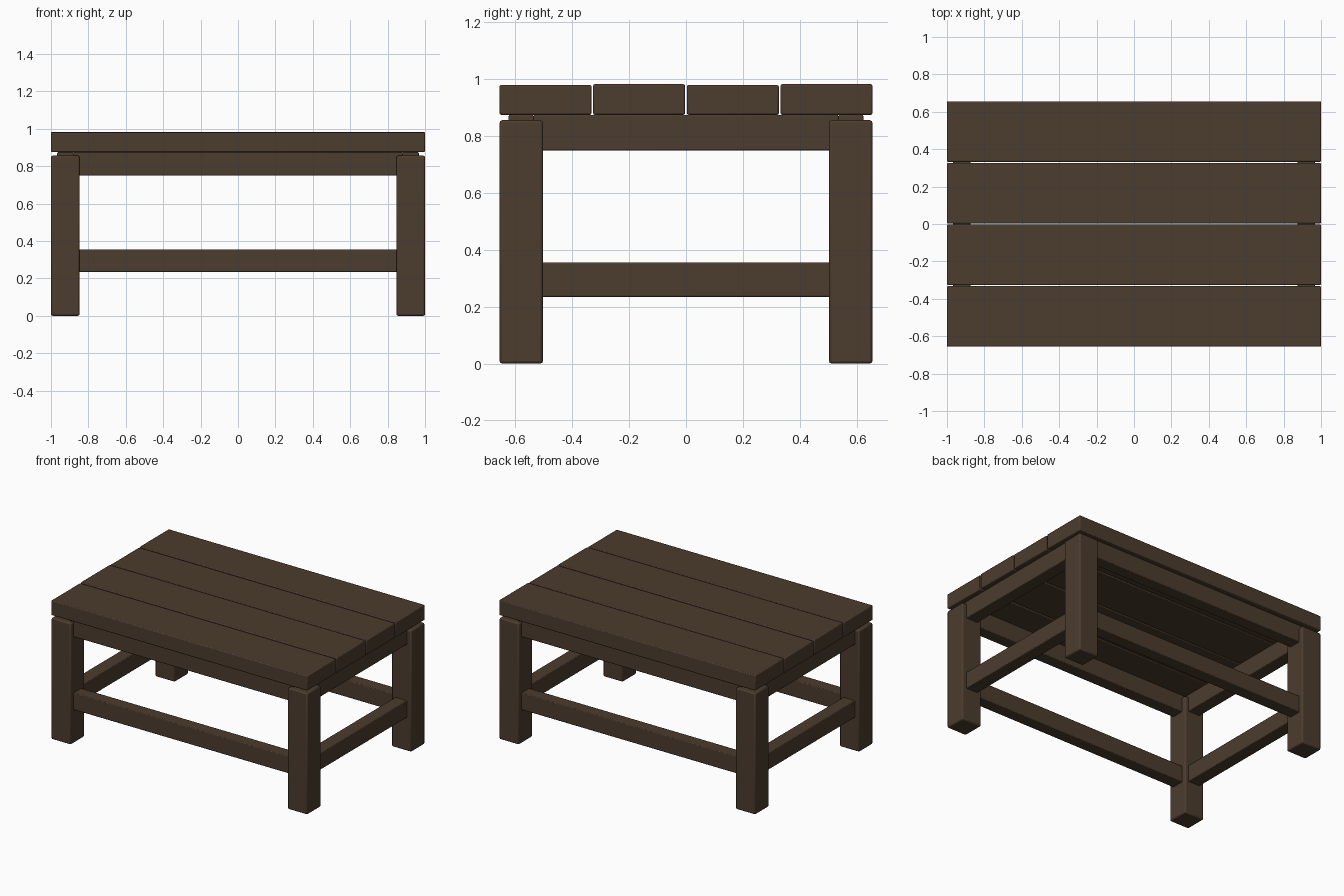
import bpy

if "Cube" in bpy.data.objects:
    bpy.data.objects.remove(bpy.data.objects["Cube"])

wood = bpy.data.materials.new("dark brown wood")
wood.diffuse_color = (0.072, 0.045, 0.027, 1)
wood.use_nodes = True
wood.node_tree.nodes["Principled BSDF"].inputs["Base Color"].default_value = wood.diffuse_color


def board(name, x, y, z, bevel=0.007):
    """Softened timber spanning the given (min, max) ranges."""
    spans = (x, y, z)
    bpy.ops.mesh.primitive_cube_add(size=1, location=[(a + b) / 2 for a, b in spans])
    ob = bpy.context.object
    ob.name = name
    ob.scale = [b - a for a, b in spans]
    bpy.ops.object.transform_apply(location=False, rotation=False, scale=True)
    mod = ob.modifiers.new("soft edges", 'BEVEL')
    mod.width = bevel
    mod.segments = 2
    ob.data.materials.append(wood)
    bpy.ops.object.shade_smooth_by_angle()
    return ob


def span(sign, inner, outer):
    """Range between two distances, on the chosen side of the centre."""
    return tuple(sorted((sign * inner, sign * outer)))


# Four top planks with narrow gaps
for i in range(4):
    y0 = -0.656 + i * 0.3295
    top = 0.983 if i % 2 else 0.980
    board(f"top_plank_{i + 1}", (-1, 1), (y0, y0 + 0.3235), (0.875, top), 0.006)

# Square corner legs
for sx, xn in ((-1, "left"), (1, "right")):
    for sy, yn in ((-1, "front"), (1, "back")):
        board(f"{yn}_{xn}_leg", span(sx, 0.847, 1), span(sy, 0.503, 0.656),
              (0, 0.856), 0.009)

# Upper apron and lower stretcher frames, seated inside the legs
for part, z in (("apron", (0.75, 0.875)), ("stretcher", (0.235, 0.355))):
    for s, yn, xn in ((-1, "front", "left"), (1, "back", "right")):
        board(f"{yn}_{part}", (-0.88, 0.88), span(s, 0.536, 0.624), z, 0.005)
        board(f"{xn}_{part}", span(s, 0.875, 0.967), (-0.536, 0.536), z, 0.005)
